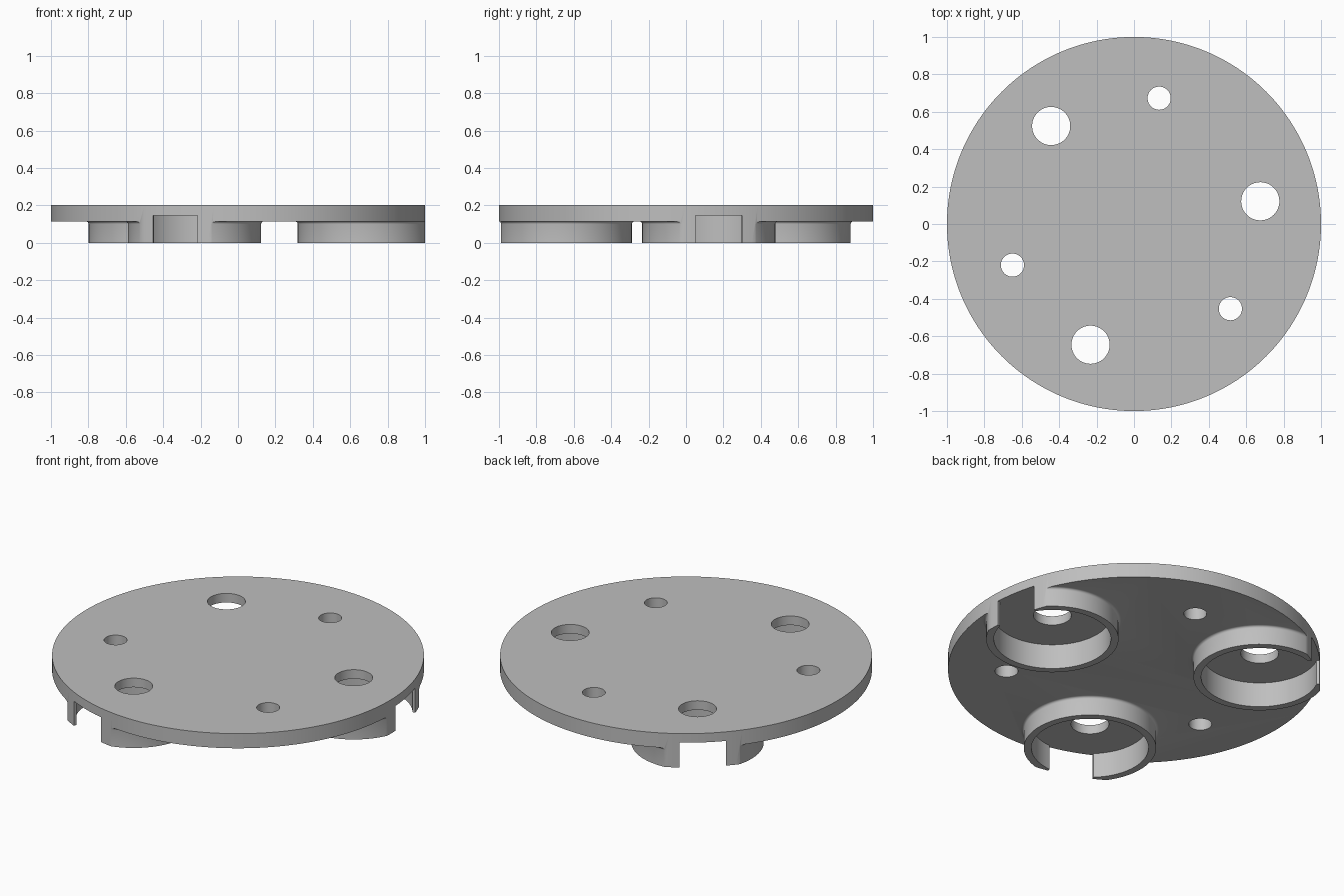
import bpy
import bmesh
import math
from mathutils import Matrix, Vector

if "Cube" in bpy.data.objects:
    bpy.data.objects.remove(bpy.data.objects["Cube"], do_unlink=True)

# Main dimensions
TOP, UNDERSIDE, POCKET = 0.201, 0.114, 0.147
RING_OUT, RING_IN, FILLET = 0.356, 0.315, 0.014
PITCH = 0.686
CUP_ANGLES = [math.radians(10.2 + 120 * i) for i in range(3)]
SMALL_ANGLES = [math.radians(78.7 + 120 * i) for i in range(3)]

# Single grey material
grey = bpy.data.materials.new("light grey")
grey.use_nodes = True
colour = (0.52, 0.52, 0.52, 1)
grey.diffuse_color = colour
grey.node_tree.nodes["Principled BSDF"].inputs["Base Color"].default_value = colour


def finish(name, bm):
    bmesh.ops.recalc_face_normals(bm, faces=bm.faces)
    mesh = bpy.data.meshes.new(name)
    bm.to_mesh(mesh)
    bm.free()
    mesh.materials.append(grey)
    obj = bpy.data.objects.new(name, mesh)
    bpy.context.collection.objects.link(obj)
    return obj


def lathe(name, profile, sides, centre=(0, 0)):
    """Closed solid of revolution from (radius, z) pairs, capped at both ends."""
    bm = bmesh.new()
    loops = []
    for r, z in profile:
        loops.append([bm.verts.new((centre[0] + r * math.cos(math.tau * i / sides),
                                    centre[1] + r * math.sin(math.tau * i / sides), z))
                      for i in range(sides)])
    for low, high in zip(loops, loops[1:]):
        for i in range(sides):
            j = (i + 1) % sides
            bm.faces.new((low[i], low[j], high[j], high[i]))
    bm.faces.new(loops[0])
    bm.faces.new(loops[-1])
    return finish(name, bm)


def box(name, size, matrix):
    bm = bmesh.new()
    bmesh.ops.create_cube(bm, size=1, matrix=matrix @ Matrix.Diagonal((*size, 1)))
    return finish(name, bm)


def combine(body, tool, operation):
    tool.hide_render = True
    mod = body.modifiers.new(operation.lower(), "BOOLEAN")
    mod.operation, mod.solver, mod.object = operation, "EXACT", tool
    bpy.context.view_layer.objects.active = body
    bpy.ops.object.modifier_apply(modifier=mod.name)
    bpy.data.objects.remove(tool, do_unlink=True)


def polar(angle):
    return (PITCH * math.cos(angle), PITCH * math.sin(angle))


# Oversized plate, trimmed once the bosses are joined
plate = lathe("base_plate", [(1.2, UNDERSIDE), (1.2, TOP)], 192)

# Round bosses under the plate with a small fillet at the root
boss_profile = [(RING_OUT, 0)]
for step in range(5):
    a = step / 4 * math.pi / 2
    boss_profile.append((RING_OUT + FILLET * (1 - math.cos(a)),
                         UNDERSIDE - FILLET * (1 - math.sin(a))))
boss_profile.append((RING_OUT + FILLET, TOP - 0.02))
for angle in CUP_ANGLES:
    combine(plate, lathe("boss", boss_profile, 96, polar(angle)), "UNION")

# Trim everything to the round outline
combine(plate, lathe("outline", [(1, -0.1), (1, 0.4)], 192), "INTERSECT")

# Pocket, outward notch and through hole of each cup
for angle in CUP_ANGLES:
    centre = polar(angle)
    combine(plate, lathe("pocket", [(RING_IN, -0.1), (RING_IN, POCKET)], 96, centre),
            "DIFFERENCE")
    placed = Matrix.Rotation(angle, 4, "Z") @ Matrix.Translation(
        Vector((PITCH + 0.25, 0, (POCKET - 0.1) / 2)))
    combine(plate, box("notch", (0.5, 0.252, POCKET + 0.1), placed), "DIFFERENCE")
    combine(plate, lathe("large_hole", [(0.102, -0.1), (0.102, 0.4)], 64, centre),
            "DIFFERENCE")

# Small holes between the cups
for angle in SMALL_ANGLES:
    combine(plate, lathe("small_hole", [(0.062, -0.1), (0.062, 0.4)], 48, polar(angle)),
            "DIFFERENCE")

# Smooth the curved walls and keep rims crisp
for obj in bpy.context.selected_objects:
    obj.select_set(False)
plate.select_set(True)
bpy.context.view_layer.objects.active = plate
bpy.ops.object.shade_smooth_by_angle(angle=math.radians(30))
